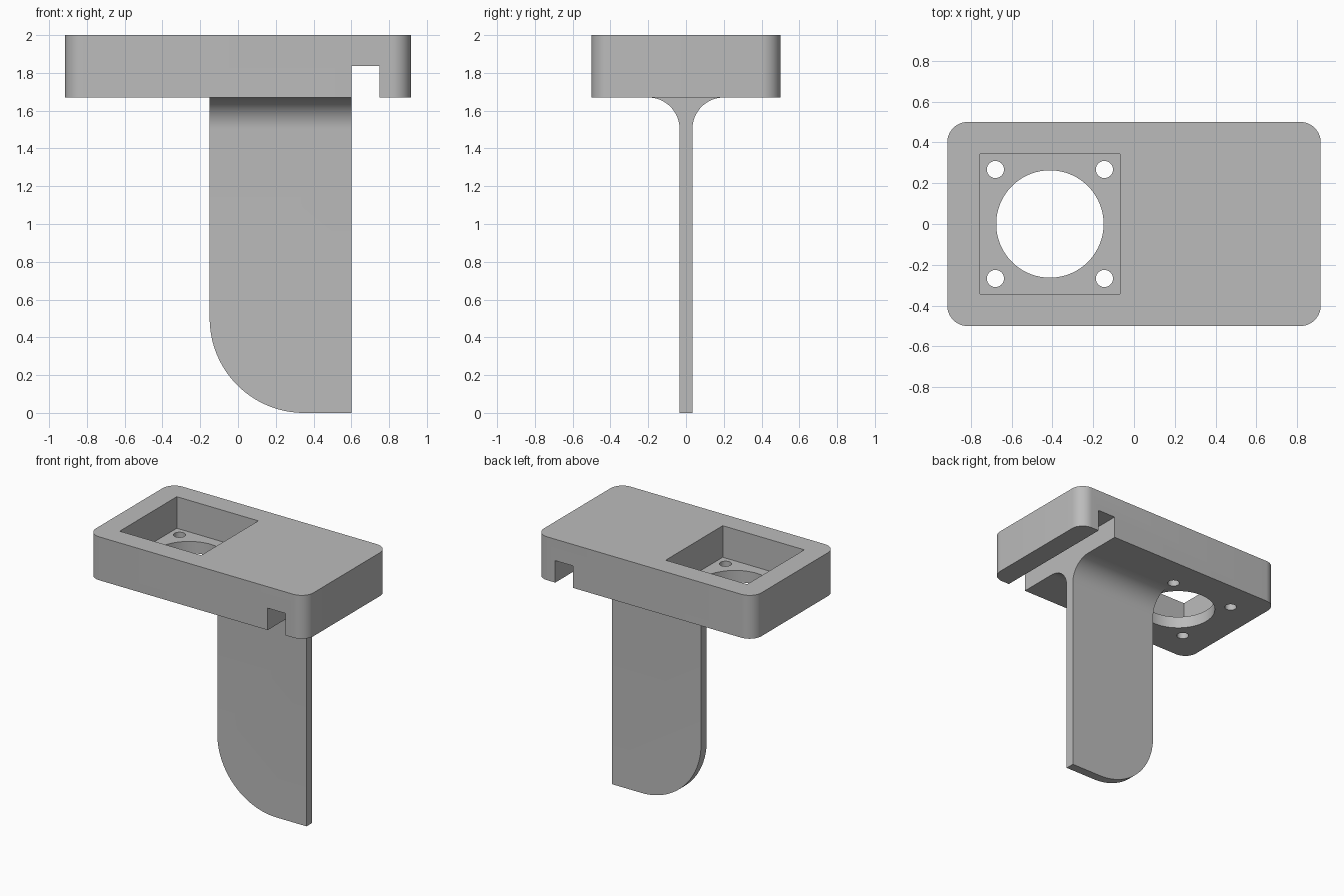
import bpy, bmesh, math
from mathutils import Matrix, Vector

cube = bpy.data.objects.get("Cube")
if cube:
    bpy.data.objects.remove(cube, do_unlink=True)

grey = bpy.data.materials.new("plain grey")
grey.use_nodes = True
colour = (0.5, 0.5, 0.5, 1)
grey.diffuse_color = colour
grey.node_tree.nodes["Principled BSDF"].inputs["Base Color"].default_value = colour


def finish(name, bm):
    bmesh.ops.recalc_face_normals(bm, faces=bm.faces)
    mesh = bpy.data.meshes.new(name)
    bm.to_mesh(mesh)
    bm.free()
    mesh.materials.append(grey)
    obj = bpy.data.objects.new(name, mesh)
    bpy.context.collection.objects.link(obj)
    return obj


def block(low, high):
    low, high = Vector(low), Vector(high)
    bm = bmesh.new()
    bmesh.ops.create_cube(bm, size=1, matrix=Matrix.Translation((low + high) / 2)
                          @ Matrix.Diagonal((*(high - low), 1)))
    return bm


def cylinder(x, y, radius, sides):
    bm = bmesh.new()
    bmesh.ops.create_cone(bm, cap_ends=True, segments=sides, radius1=radius, radius2=radius,
                          depth=1, matrix=Matrix.Translation((x, y, BASE)))
    return bm


def smooth(obj):
    bpy.ops.object.select_all(action="DESELECT")
    obj.select_set(True)
    bpy.context.view_layer.objects.active = obj
    bpy.ops.object.shade_smooth_by_angle(angle=math.radians(30))


TOP, BASE, FLOOR = 2.0, 1.67, 1.76
HALF_X, HALF_Y = 0.915, 0.5
FAN_X, FAN_HALF, HOLE_OFFSET = -0.412, 0.343, 0.267
LEG_LEFT, LEG_RIGHT, LEG_HALF = -0.15, 0.6, 0.034
FILLET = 0.167

# Rounded slab
bm = block((-HALF_X, -HALF_Y, BASE), (HALF_X, HALF_Y, TOP))
uprights = [e for e in bm.edges if abs(e.verts[0].co.z - e.verts[1].co.z) > 0.1]
bmesh.ops.bevel(bm, geom=uprights, offset=0.1, segments=12, profile=0.5, affect="EDGES")
slab = finish("slab", bm)

# Cutters: square pocket, round opening, screw holes, cross slot
cutters = [
    finish("pocket_cutter", block((FAN_X - FAN_HALF, -FAN_HALF, FLOOR),
                                  (FAN_X + FAN_HALF, FAN_HALF, TOP + 0.2))),
    finish("opening_cutter", cylinder(FAN_X, 0, 0.263, 96)),
    finish("slot_cutter", block((LEG_RIGHT, -1, BASE - 0.2), (0.75, 1, 1.837))),
]
for sx in (-1, 1):
    for sy in (-1, 1):
        cutters.append(finish("screw_hole_cutter", cylinder(
            FAN_X + sx * HOLE_OFFSET, sy * HOLE_OFFSET, 0.042, 40)))
bpy.context.view_layer.objects.active = slab
for cutter in cutters:
    mod = slab.modifiers.new("cut", "BOOLEAN")
    mod.operation = "DIFFERENCE"
    mod.solver = "EXACT"
    mod.object = cutter
    bpy.ops.object.modifier_apply(modifier=mod.name)
for cutter in cutters:
    bpy.data.objects.remove(cutter, do_unlink=True)
smooth(slab)

# Leg: filleted profile extruded sideways, then its lower corner rounded
side = [(LEG_HALF, 0)]
for i in range(17):
    a = math.pi / 2 * i / 16
    side.append((LEG_HALF + FILLET * (1 - math.cos(a)), BASE - FILLET * (1 - math.sin(a))))
profile = side + [(-y, z) for y, z in reversed(side)]
bm = bmesh.new()
face = bm.faces.new([bm.verts.new((LEG_LEFT, y, z)) for y, z in profile])
grown = bmesh.ops.extrude_face_region(bm, geom=[face], use_keep_orig=True)
bmesh.ops.translate(bm, vec=(LEG_RIGHT - LEG_LEFT, 0, 0),
                    verts=[v for v in grown["geom"] if isinstance(v, bmesh.types.BMVert)])
bmesh.ops.recalc_face_normals(bm, faces=bm.faces)
corner = [e for e in bm.edges
          if all(v.co.z < 0.01 and v.co.x < LEG_LEFT + 0.01 for v in e.verts)]
bmesh.ops.bevel(bm, geom=corner, offset=0.5, segments=32, profile=0.5, affect="EDGES")
leg = finish("leg", bm)
smooth(leg)
